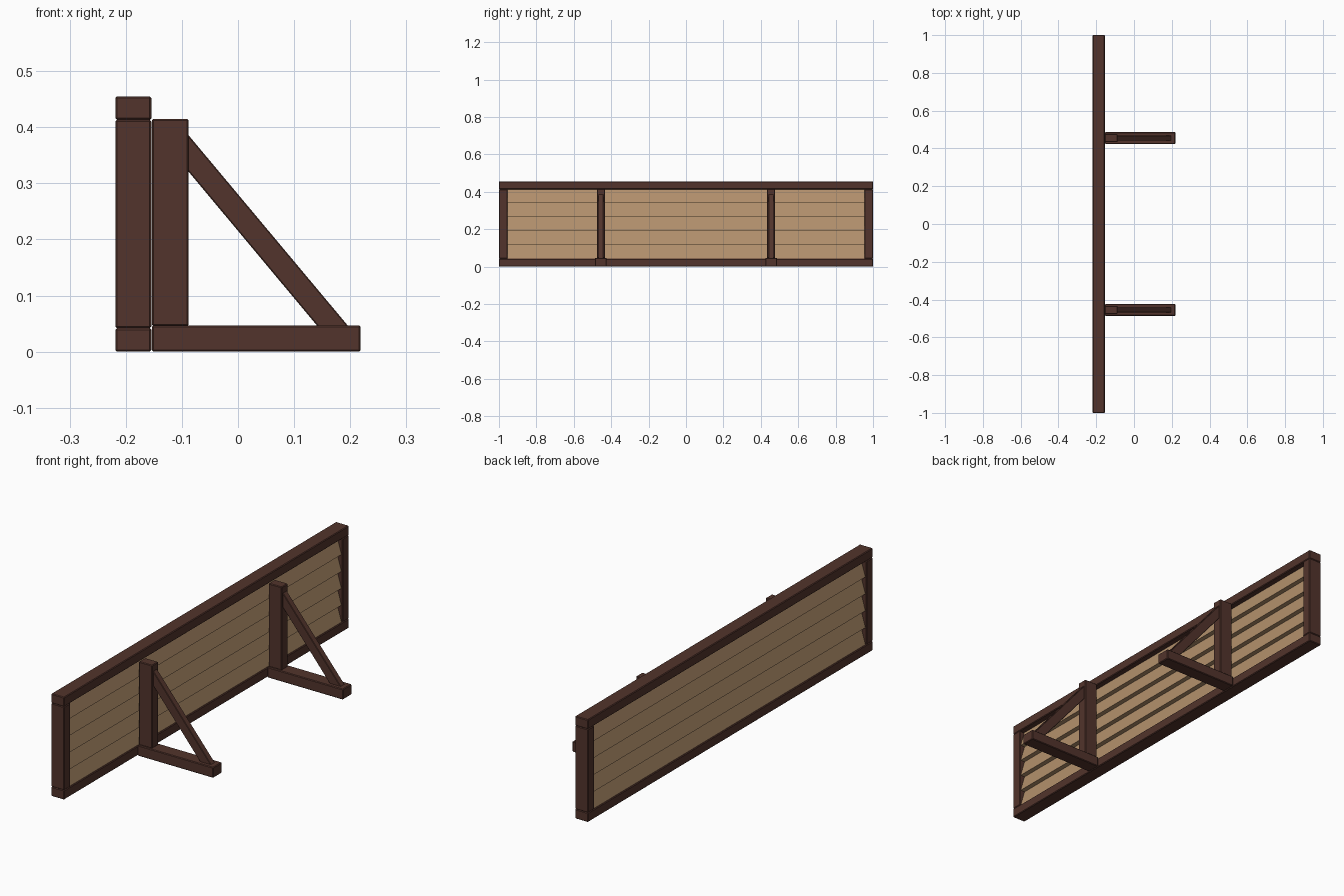
import bpy, bmesh

if "Cube" in bpy.data.objects:
    bpy.data.objects.remove(bpy.data.objects["Cube"])


def material(name, color):
    m = bpy.data.materials.new(name)
    m.diffuse_color = color
    m.use_nodes = True
    m.node_tree.nodes["Principled BSDF"].inputs["Base Color"].default_value = m.diffuse_color
    return m


DARK = material("dark_wood", (0.085, 0.034, 0.025, 1))
LIGHT = material("light_wood", (0.45, 0.28, 0.15, 1))


def prism(name, profile, y0, y1, mat, bevel=0.0):
    """Extrude an x-z profile along y."""
    bm = bmesh.new()
    face = bm.faces.new([bm.verts.new((x, y0, z)) for x, z in profile])
    ext = bmesh.ops.extrude_face_region(bm, geom=[face])
    verts = [v for v in ext["geom"] if isinstance(v, bmesh.types.BMVert)]
    bmesh.ops.translate(bm, verts=verts, vec=(0, y1 - y0, 0))
    bmesh.ops.recalc_face_normals(bm, faces=bm.faces[:])
    mesh = bpy.data.meshes.new(name)
    bm.to_mesh(mesh)
    bm.free()
    mesh.materials.append(mat)
    ob = bpy.data.objects.new(name, mesh)
    bpy.context.collection.objects.link(ob)
    if bevel:
        mod = ob.modifiers.new("bevel", 'BEVEL')
        mod.width = bevel
        mod.segments = 1
    return ob


def beam(name, x, y, z):
    profile = [(x[0], z[0]), (x[1], z[0]), (x[1], z[1]), (x[0], z[1])]
    return prism(name, profile, y[0], y[1], DARK, 0.003)


# Panel frame
FX = (-0.2185, -0.1545)
beam("bottom_rail", FX, (-1, 1), (0, 0.042))
beam("top_rail", FX, (-1, 1), (0.413, 0.455))
for side, y in (("left", (-1, -0.954)), ("right", (0.954, 1))):
    beam(side + "_stile", FX, y, (0.042, 0.413))

# Overlapping lap boards, thicker at the lower edge on both faces
cx, pitch = sum(FX) / 2, 0.075
for i in range(5):
    z = 0.042 + i * pitch
    top = min(z + pitch, 0.416)
    profile = [(cx - 0.027, z), (cx + 0.027, z), (cx + 0.005, top), (cx - 0.005, top)]
    prism(f"lap_board_{i + 1}", profile, -0.956, 0.956, LIGHT)

# Triangular support legs
for side, y in (("left", -0.455), ("right", 0.455)):
    beam(side + "_foot", (-0.1535, 0.2185), (y - 0.031, y + 0.031), (0, 0.047))
    beam(side + "_post", (-0.1535, -0.088), (y - 0.022, y + 0.022), (0.045, 0.415))
    profile = [(-0.090, 0.323), (0.142, 0.045), (0.197, 0.045), (-0.090, 0.388)]
    prism(side + "_brace", profile, y - 0.014, y + 0.014, DARK, 0.002)
